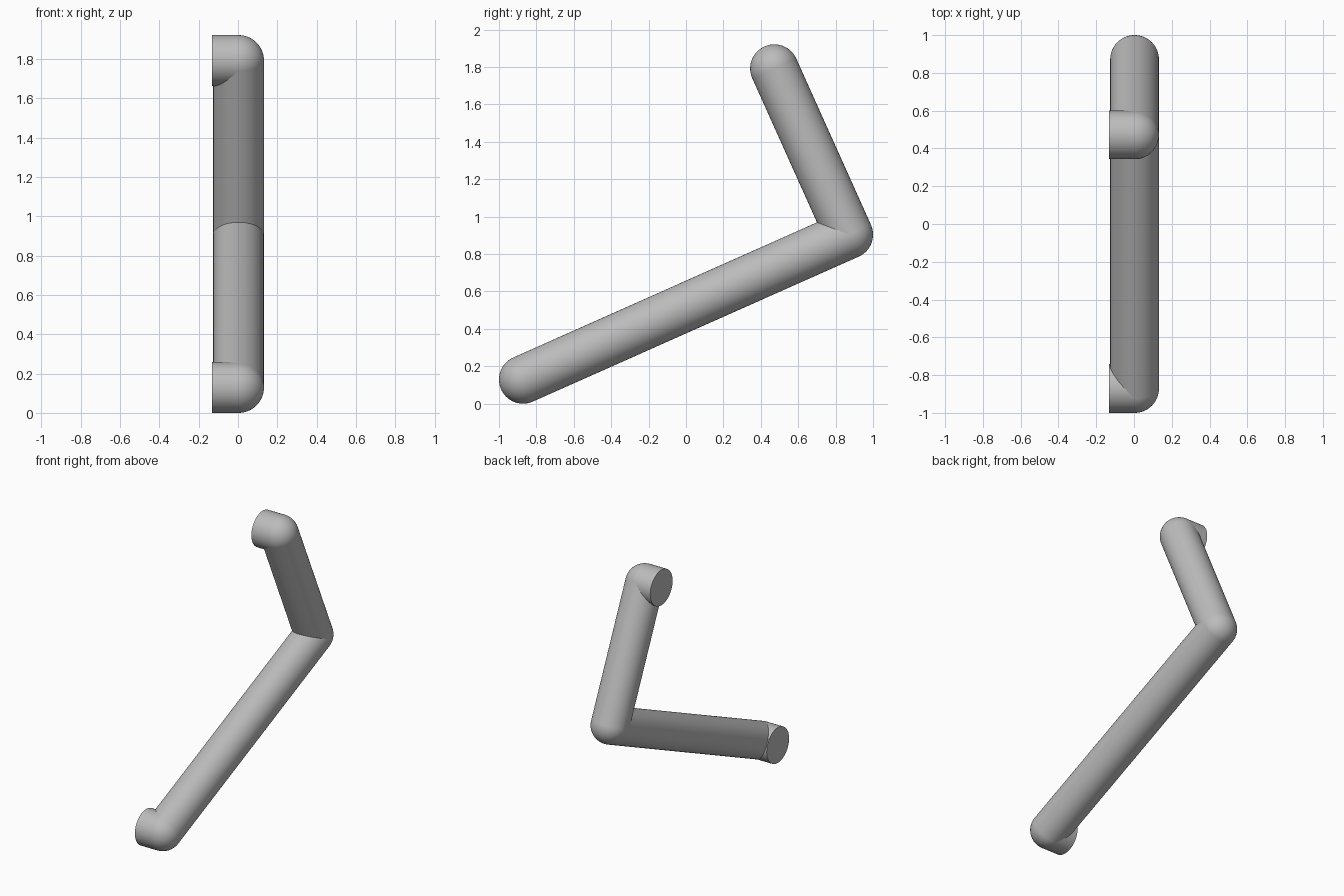
import bpy
import math
from mathutils import Vector

cube = bpy.data.objects.get("Cube")
if cube:
    bpy.data.objects.remove(cube, do_unlink=True)

RADIUS = 0.129
SIDES = 64
ROD_X = 0.003
CAP_X = -0.132

# Centres of the bottom end, elbow and top end
bottom = Vector((ROD_X, -0.871, RADIUS))
elbow = Vector((ROD_X, 0.871, 0.904))
top = Vector((ROD_X, 0.472, 1.792))

gray = bpy.data.materials.new("plain gray")
gray.use_nodes = True
color = (0.5, 0.5, 0.5, 1.0)
gray.diffuse_color = color
gray.node_tree.nodes["Principled BSDF"].inputs["Base Color"].default_value = color


def finish(name):
    obj = bpy.context.object
    obj.name = name
    obj.data.materials.append(gray)
    bpy.ops.object.shade_smooth_by_angle(angle=math.radians(40))
    return obj


def rod(name, start, end, fill="NOTHING"):
    axis = end - start
    bpy.ops.mesh.primitive_cylinder_add(
        vertices=SIDES, radius=RADIUS, depth=axis.length, end_fill_type=fill,
        location=(start + end) / 2, rotation=axis.to_track_quat("Z", "Y").to_euler())
    return finish(name)


def ball(name, centre):
    # Poles lie along x so the rings line up with the stubs
    bpy.ops.mesh.primitive_uv_sphere_add(
        segments=SIDES, ring_count=SIDES // 2, radius=RADIUS,
        location=centre, rotation=(0, math.pi / 2, 0))
    return finish(name)


# Long and short arms
rod("long_arm", bottom, elbow)
rod("short_arm", elbow, top)

# Rounded joints
ball("elbow_joint", elbow)
ball("bottom_joint", bottom)
ball("top_joint", top)

# Sideways stubs with flat ends
for name, centre in (("bottom_stub", bottom), ("top_stub", top)):
    rod(name, centre, Vector((CAP_X, centre.y, centre.z)), "NGON")
